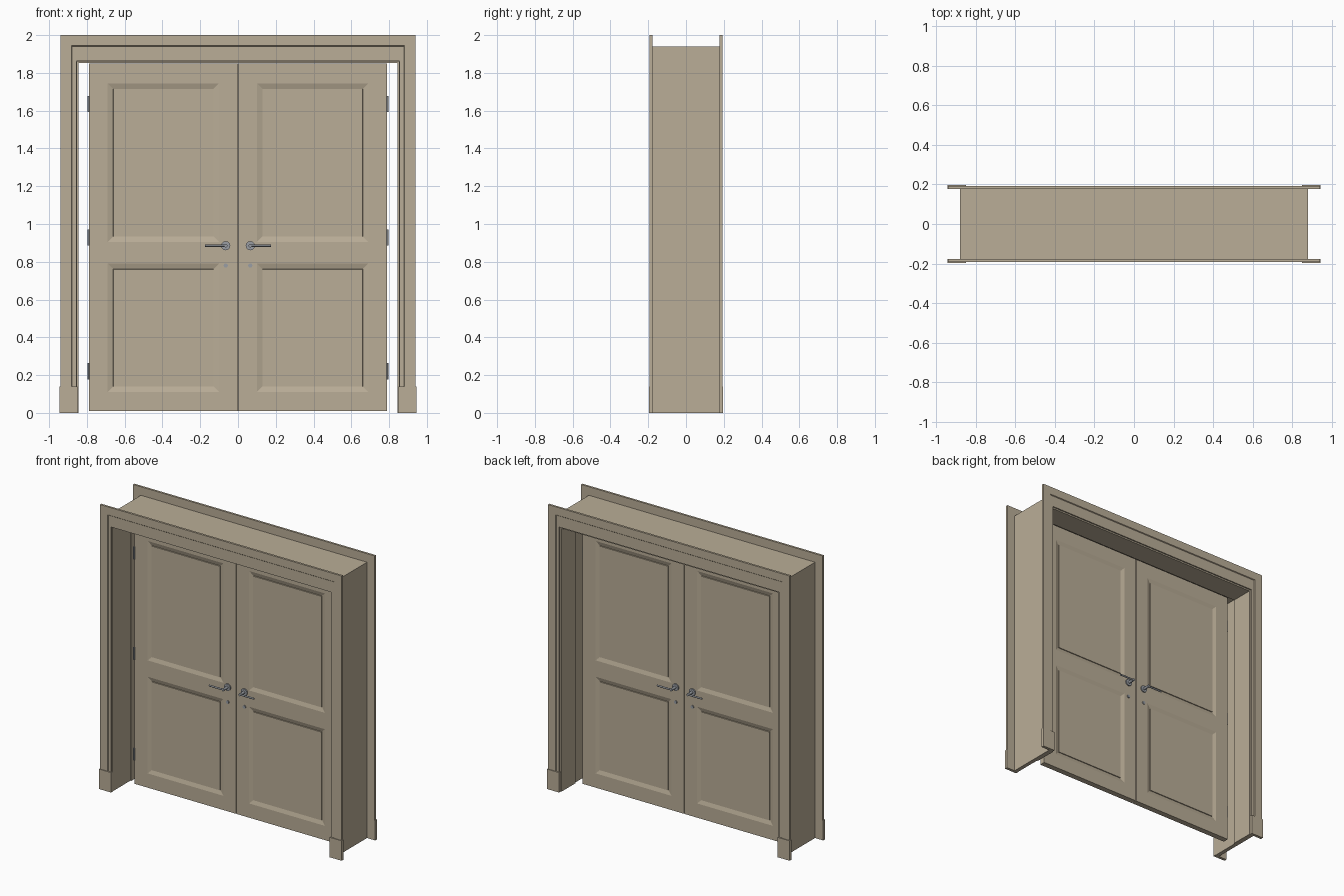
import bpy, bmesh
from math import pi
from mathutils import Matrix, Vector

if "Cube" in bpy.data.objects:
    bpy.data.objects.remove(bpy.data.objects["Cube"])


def material(name, col):
    m = bpy.data.materials.new(name)
    m.diffuse_color = (*col, 1)
    m.use_nodes = True
    m.node_tree.nodes["Principled BSDF"].inputs["Base Color"].default_value = m.diffuse_color
    return m


WOOD = material("painted_wood", (0.49, 0.42, 0.31))
METAL = material("metal", (0.32, 0.34, 0.37))


def finish(name, bm, mat, smooth=False):
    bmesh.ops.recalc_face_normals(bm, faces=bm.faces)
    me = bpy.data.meshes.new(name)
    bm.to_mesh(me)
    bm.free()
    me.materials.append(mat)
    ob = bpy.data.objects.new(name, me)
    bpy.context.collection.objects.link(ob)
    if smooth:
        bpy.ops.object.select_all(action='DESELECT')
        ob.select_set(True)
        bpy.context.view_layer.objects.active = ob
        bpy.ops.object.shade_smooth_by_angle()
    return ob


def add_box(bm, x, y, z):
    size = Vector((abs(x[1] - x[0]), abs(y[1] - y[0]), abs(z[1] - z[0])))
    mid = Vector((sum(x), sum(y), sum(z))) / 2
    bmesh.ops.create_cube(bm, size=1, matrix=Matrix.Translation(mid) @ Matrix.Diagonal((*size, 1)))


def add_cyl(bm, loc, r1, r2, depth, axis='Y', seg=24):
    rot = Matrix.Rotation(pi / 2, 4, 'X' if axis == 'Y' else 'Y') if axis != 'Z' else Matrix()
    bmesh.ops.create_cone(bm, cap_ends=True, segments=seg, radius1=r1, radius2=r2, depth=depth,
                          matrix=Matrix.Translation(loc) @ rot)


def arch_frame(name, profile):
    """Mitred sweep up one side, over the top and down; profile points are (half width, top, y)."""
    bm = bmesh.new()
    rings = []
    for sx, up in ((-1, 0), (-1, 1), (1, 1), (1, 0)):
        rings.append([bm.verts.new((sx * x, y, z * up)) for x, z, y in profile])
    n = len(profile)
    for a, b in zip(rings, rings[1:]):
        for i in range(n):
            j = (i + 1) % n
            bm.faces.new((a[i], a[j], b[j], b[i]))
    bm.faces.new(rings[0])
    bm.faces.new(rings[-1][::-1])
    return finish(name, bm, WOOD)


# Jamb with rebate on the front half and a stop on the back half
STEP = 0.02
arch_frame("jamb", [(0.88, 1.94, -0.178), (0.88, 1.94, 0.178), (0.845, 1.852, 0.178),
                    (0.845, 1.852, STEP), (0.852, 1.86, STEP), (0.852, 1.86, -0.178)])

# Stepped casings and their plinth blocks on both faces
for s, side in ((-1, "front"), (1, "back")):
    arch_frame(side + "_casing", [(0.856, 1.862, s * 0.177), (0.856, 1.862, s * 0.187),
                                  (0.878, 1.94, s * 0.187), (0.882, 1.944, s * 0.192),
                                  (0.94, 2.0, s * 0.192), (0.94, 2.0, s * 0.177)])
    bm = bmesh.new()
    for sx in (-1, 1):
        add_box(bm, (sx * 0.85, sx * 0.944), (s * 0.177, s * 0.197), (0, 0.14))
    finish(side + "_plinth_blocks", bm, WOOD)

# Door leaves with two raised panels on each face
T = 0.02
XS = (0.003, 0.10, 0.69, 0.79)
ZS = (0.01, 0.11, 0.79, 0.905, 1.745, 1.85)


def door_leaf(name, sx):
    bm = bmesh.new()
    grid = [[bm.verts.new((sx * x, -T, z)) for z in ZS] for x in XS]
    faces = [bm.faces.new((grid[i][j], grid[i + 1][j], grid[i + 1][j + 1], grid[i][j + 1]))
             for i in range(len(XS) - 1) for j in range(len(ZS) - 1)]
    ext = bmesh.ops.extrude_face_region(bm, geom=faces, use_keep_orig=True)["geom"]
    bmesh.ops.translate(bm, verts=[v for v in ext if isinstance(v, bmesh.types.BMVert)], vec=(0, 2 * T, 0))
    bmesh.ops.recalc_face_normals(bm, faces=bm.faces)
    panels = []
    for f in bm.faces:
        c = f.calc_center_median()
        if abs(f.normal.y) > 0.9 and 0.1 < abs(c.x) < 0.69 and (0.11 < c.z < 0.79 or 0.905 < c.z < 1.745):
            panels.append(f)
    bmesh.ops.inset_individual(bm, faces=panels, thickness=0.041, depth=-0.009)
    bmesh.ops.inset_individual(bm, faces=panels, thickness=0.001, depth=0.006)
    finish(name, bm, WOOD)


for sx, side in ((-1, "left"), (1, "right")):
    door_leaf(side + "_door", sx)

    # Hinges: knuckle barrel and leaf plate
    bm = bmesh.new()
    for z in (0.22, 0.928, 1.635):
        add_cyl(bm, (sx * 0.792, -T - 0.003, z), 0.006, 0.006, 0.086, 'Z', 12)
        add_box(bm, (sx * 0.788, sx * 0.793), (-T, T), (z - 0.043, z + 0.043))
    finish(side + "_hinges", bm, METAL, True)

    # Lever handles and keyhole roses on both faces
    for s, face in ((-1, "front"), (1, "back")):
        bm = bmesh.new()
        x, z = sx * 0.065, 0.885
        add_cyl(bm, (x, s * (T + 0.004), z), 0.024, 0.024, 0.008)
        add_cyl(bm, (x, s * (T + 0.028), z), 0.009, 0.009, 0.056)
        add_cyl(bm, (sx * 0.116, s * (T + 0.05), z), 0.006, 0.006, 0.118, 'X', 16)
        add_cyl(bm, (x, s * (T + 0.003), 0.78), 0.011, 0.011, 0.006)
        finish(f"{side}_{face}_handle", bm, METAL, True)

# Meeting strip between the leaves
bm = bmesh.new()
add_box(bm, (-0.004, 0.004), (-0.012, 0.012), (0.01, 1.85))
finish("meeting_strip", bm, WOOD)
